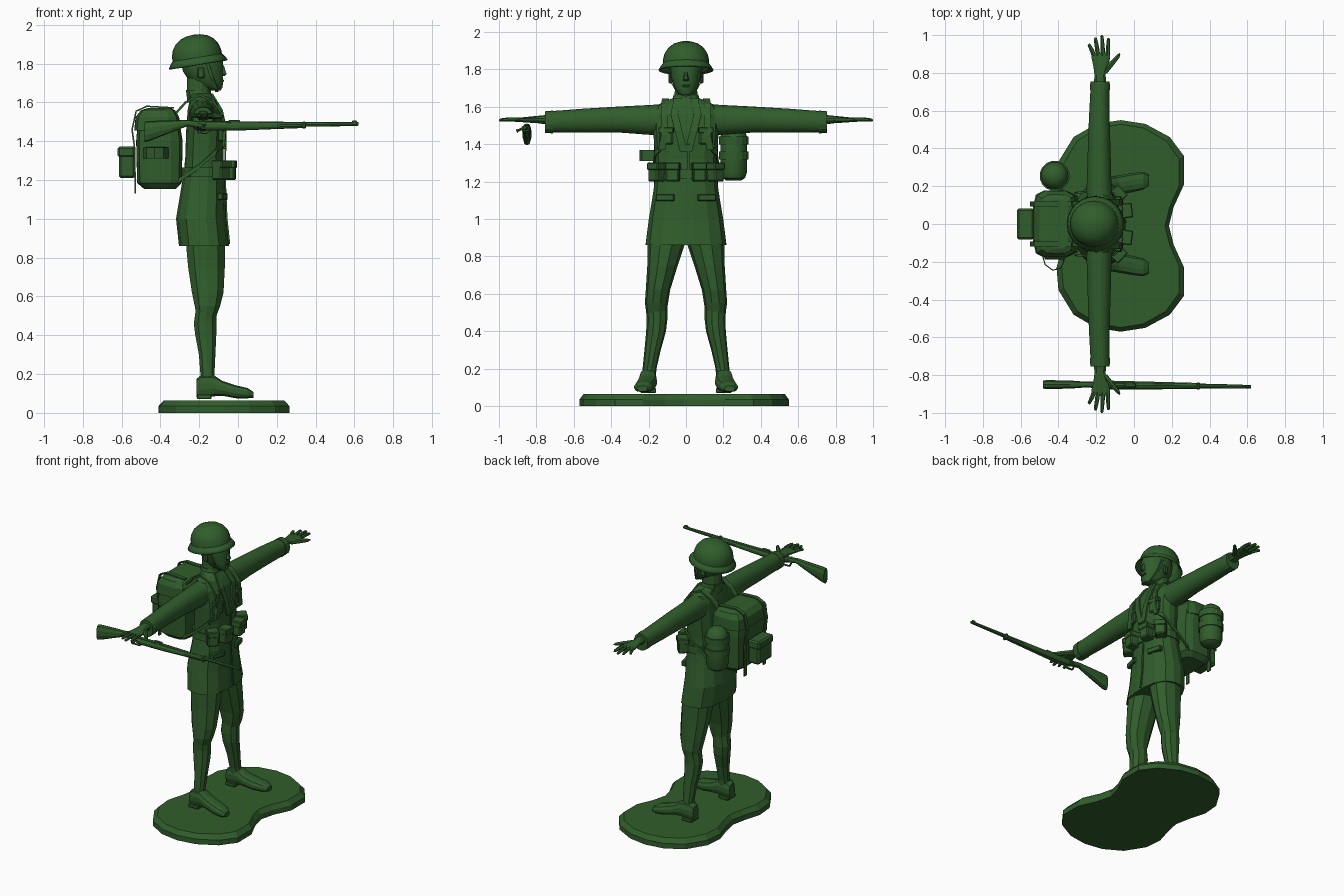
import bpy, bmesh, math
from mathutils import Vector, Matrix

green = bpy.data.materials.new("green_plastic")
green.diffuse_color = (0.03, 0.11, 0.025, 1)


def finish(name, bm, mirror=False, smooth=False):
    bmesh.ops.recalc_face_normals(bm, faces=bm.faces)
    me = bpy.data.meshes.new(name)
    bm.to_mesh(me)
    bm.free()
    ob = bpy.data.objects.new(name, me)
    bpy.context.collection.objects.link(ob)
    me.materials.append(green)
    if mirror:
        ob.modifiers.new("mirror", 'MIRROR').use_axis = (False, True, False)
    if smooth:
        bpy.ops.object.select_all(action='DESELECT')
        ob.select_set(True)
        bpy.context.view_layer.objects.active = ob
        bpy.ops.object.shade_smooth_by_angle(angle=math.radians(35))
    return ob


def skin(bm, loops):
    rings = [[bm.verts.new(p) for p in lp] for lp in loops]
    n = len(rings[0])
    for r, s in zip(rings, rings[1:]):
        for i in range(n):
            bm.faces.new((r[i], r[(i + 1) % n], s[(i + 1) % n], s[i]))
    bm.faces.new(rings[0][::-1])
    bm.faces.new(rings[-1])


def loft(name, axis, sections, n=12, p=2.0, mirror=False, smooth=False):
    """Sections are (position, a0, a1, b0, b1) extents across the given axis."""
    loops = []
    for t, a0, a1, b0, b1 in sections:
        lp = []
        for i in range(n):
            w = 2 * math.pi * (i + 0.5) / n
            c, s = math.cos(w), math.sin(w)
            k = (abs(c) ** p + abs(s) ** p) ** (-1 / p)
            a = (a0 + a1) / 2 + (a1 - a0) / 2 * c * k
            b = (b0 + b1) / 2 + (b1 - b0) / 2 * s * k
            lp.append({'x': (t, a, b), 'y': (a, t, b), 'z': (a, b, t)}[axis])
        loops.append(lp)
    bm = bmesh.new()
    skin(bm, loops)
    return finish(name, bm, mirror, smooth)


def sym(rows):
    return [(z, x0, x1, -h, h) for z, x0, x1, h in rows]


def box(name, c, size, rz=0, mirror=False, bevel=0.008, ry=0):
    bm = bmesh.new()
    m = Matrix.Translation(c) @ Matrix.Rotation(rz, 4, 'Z') @ Matrix.Rotation(ry, 4, 'Y')
    bmesh.ops.create_cube(bm, size=1, matrix=m @ Matrix.Diagonal((*size, 1)))
    if bevel:
        bmesh.ops.bevel(bm, geom=bm.edges[:], offset=bevel, segments=1, affect='EDGES')
    return finish(name, bm, mirror)


def tubes(name, paths, n=6, mirror=False):
    """Each path is a list of (x, y, z, radius)."""
    bm = bmesh.new()
    for path in paths:
        d = (Vector(path[-1][:3]) - Vector(path[0][:3])).normalized()
        u = d.orthogonal().normalized()
        v = d.cross(u)
        skin(bm, [[Vector(q[:3]) + q[3] * (u * math.cos(2 * math.pi * i / n) + v * math.sin(2 * math.pi * i / n))
                   for i in range(n)] for q in path])
    return finish(name, bm, mirror)


def ribbon(name, pts, w, thick=0.008, mirror=False):
    bm = bmesh.new()
    w = Vector(w) / 2
    rows = [(bm.verts.new(Vector(p) - w), bm.verts.new(Vector(p) + w)) for p in pts]
    for a, b in zip(rows, rows[1:]):
        bm.faces.new((a[0], a[1], b[1], b[0]))
    ob = finish(name, bm, mirror)
    m = ob.modifiers.new("thickness", 'SOLIDIFY')
    m.thickness, m.offset = thick, 0


# Kidney-shaped base with a bevelled rim
half = [(0.185, 0), (0.21, 0.1), (0.265, 0.22), (0.265, 0.37), (0.19, 0.47), (0.06, 0.54), (-0.07, 0.56),
        (-0.2, 0.54), (-0.32, 0.47), (-0.4, 0.34), (-0.41, 0.22), (-0.375, 0.1), (-0.355, 0)]
outline = half + [(x, -y) for x, y in half[-2:0:-1]]


def base_loop(z, k):
    return [(-0.07 + (x + 0.07) * k, -0.01 + y * (k + 1) / 2, z) for x, y in outline]


bm = bmesh.new()
skin(bm, [base_loop(0, 1), base_loop(0.035, 1), base_loop(0.065, 0.92)])
finish("base", bm)

# Legs and shoes
loft("breeches", 'z', [(0.93, -0.28, -0.07, 0.005, 0.2), (0.86, -0.27, -0.065, 0.008, 0.205),
     (0.75, -0.26, -0.065, 0.045, 0.207), (0.62, -0.24, -0.072, 0.085, 0.215),
     (0.55, -0.225, -0.09, 0.096, 0.22), (0.5, -0.215, -0.11, 0.105, 0.212)], 10, 2.3, True)
loft("leg_wraps", 'z', [(0.53, -0.22, -0.107, 0.1, 0.215), (0.46, -0.23, -0.108, 0.1, 0.21),
     (0.4, -0.222, -0.11, 0.107, 0.213), (0.3, -0.203, -0.115, 0.135, 0.222),
     (0.2, -0.195, -0.12, 0.158, 0.232), (0.13, -0.2, -0.11, 0.163, 0.24)], 10, 2.2, True)
loft("shoes", 'x', [(-0.215, 0.17, 0.232, 0.08, 0.175), (-0.19, 0.16, 0.245, 0.075, 0.195),
     (-0.125, 0.158, 0.25, 0.085, 0.195), (-0.08, 0.155, 0.258, 0.088, 0.165), (-0.01, 0.168, 0.27, 0.075, 0.142),
     (0.05, 0.182, 0.277, 0.075, 0.128), (0.08, 0.205, 0.262, 0.078, 0.108)], 12, 3, True)
box("shoe_heels", (-0.175, 0.202, 0.083), (0.075, 0.085, 0.025), 0, True, 0.004)

# Tunic, belt and collar
loft("tunic", 'z', sym([(0.86, -0.305, -0.045, 0.218), (1.0, -0.32, -0.06, 0.2), (1.15, -0.295, -0.065, 0.175),
     (1.24, -0.28, -0.07, 0.165), (1.32, -0.272, -0.075, 0.165), (1.45, -0.268, -0.068, 0.175),
     (1.56, -0.26, -0.085, 0.18), (1.61, -0.25, -0.11, 0.155), (1.645, -0.25, -0.135, 0.075)]), 16, 2.6)
loft("belt", 'z', sym([(1.215, -0.293, -0.057, 0.176), (1.265, -0.288, -0.06, 0.175)]), 16, 2.6)
loft("collar", 'z', sym([(1.6, -0.262, -0.12, 0.085), (1.665, -0.27, -0.145, 0.068)]), 12, 2.2)
ribbon("lapels", [(-0.135, 0.045, 1.645), (-0.083, 0.062, 1.56), (-0.064, 0.04, 1.47), (-0.066, 0.012, 1.36)],
       (0, 0.04, 0), 0.01, True)
ribbon("front_seam", [(-0.063, 0.012, 1.4), (-0.068, 0.012, 1.24), (-0.058, 0.012, 1.0), (-0.044, 0.012, 0.87)],
       (0, 0.012, 0), 0.008)
box("breast_pockets", (-0.083, 0.105, 1.44), (0.03, 0.075, 0.085), 0.2, True)
box("breast_pocket_flaps", (-0.08, 0.105, 1.475), (0.034, 0.082, 0.03), 0.2, True, 0.004)
box("lower_pocket_flaps", (-0.08, 0.11, 1.115), (0.03, 0.1, 0.035), 0.25, True, 0.004)
for tag, c, rz in (("inner", (-0.048, 0.07, 1.25), 0.12), ("outer", (-0.088, 0.157, 1.25), 0.75)):
    box(tag + "_ammo_pouches", c, (0.07, 0.072, 0.1), rz, True)
    box(tag + "_pouch_flaps", (c[0] + 0.003, c[1], 1.282), (0.074, 0.078, 0.04), rz, True, 0.005)

# Sleeves and cuffs
loft("sleeves", 'y', [(0.11, -0.25, -0.11, 1.45, 1.615), (0.19, -0.252, -0.118, 1.45, 1.61),
     (0.35, -0.247, -0.122, 1.462, 1.602), (0.55, -0.24, -0.128, 1.462, 1.59),
     (0.72, -0.231, -0.13, 1.462, 1.577)], 14, 2.2, True, True)
loft("cuffs", 'y', [(0.71, -0.234, -0.126, 1.458, 1.58), (0.755, -0.232, -0.128, 1.46, 1.576)], 14, 2.2, True)

# Hands with spread fingers
loft("palms", 'y', [(0.74, -0.213, -0.145, 1.505, 1.557), (0.79, -0.21, -0.15, 1.512, 1.552),
     (0.83, -0.215, -0.138, 1.516, 1.548), (0.88, -0.226, -0.125, 1.518, 1.543),
     (0.905, -0.225, -0.13, 1.521, 1.54)], 10, 2.5, True)
fingers = [[(x0, 0.89, 1.531, 0.0125), ((x0 + x1) / 2, (0.89 + y1) / 2, 1.533, 0.0115), (x1, y1 - 0.008, 1.529, 0.009),
            (x1, y1, 1.528, 0.004)]
           for x0, x1, y1 in ((-0.212, -0.237, 0.955), (-0.19, -0.204, 0.988), (-0.164, -0.17, 1.0), (-0.139, -0.135, 0.985))]
thumb = [(-0.155, 0.805, 1.53, 0.016), (-0.118, 0.85, 1.53, 0.015), (-0.085, 0.887, 1.53, 0.011), (-0.075, 0.903, 1.53, 0.004)]
tubes("fingers_and_thumbs", fingers + [thumb], 6, True)

# Head
loft("neck", 'z', sym([(1.6, -0.265, -0.135, 0.065), (1.75, -0.265, -0.14, 0.06)]), 12)
loft("head", 'z', sym([(1.662, -0.14, -0.088, 0.026), (1.68, -0.2, -0.078, 0.052), (1.715, -0.255, -0.077, 0.068),
     (1.76, -0.285, -0.078, 0.08), (1.81, -0.295, -0.076, 0.084), (1.87, -0.285, -0.095, 0.08)]), 16, 2.2, smooth=True)
loft("nose", 'z', sym([(1.737, -0.1, -0.066, 0.014), (1.745, -0.1, -0.056, 0.016), (1.79, -0.1, -0.07, 0.008)]), 6)
box("lips", (-0.08, 0, 1.712), (0.016, 0.042, 0.014), 0, False, 0.004)
box("ears", (-0.19, 0.082, 1.752), (0.035, 0.018, 0.055), 0.2, True, 0.006)

# Tilted helmet with a sloping brim
bm = bmesh.new()
profile = [(0.154, -0.004), (0.142, 0.016), (0.129, 0.032), (0.128, 0.055), (0.12, 0.085), (0.1, 0.115),
           (0.07, 0.137), (0.035, 0.148), (0, 0.151)]
verts = [bm.verts.new((r, 0, z)) for r, z in profile]
edges = [bm.edges.new(e) for e in zip(verts, verts[1:])]
bmesh.ops.spin(bm, geom=verts + edges, cent=(0, 0, 0), axis=(0, 0, 1), angle=2 * math.pi, steps=24)
bmesh.ops.remove_doubles(bm, verts=bm.verts, dist=1e-4)
bmesh.ops.transform(bm, verts=bm.verts, matrix=Matrix.Translation((-0.205, 0, 1.8)) @
                    Matrix.Rotation(-0.16, 4, 'Y') @ Matrix.Diagonal((1, 0.96, 1, 1)))
helmet = finish("helmet", bm, smooth=True)
helmet.modifiers.new("thickness", 'SOLIDIFY').thickness = 0.007
ribbon("chin_strap", [(-0.16, 0.09, 1.81), (-0.135, 0.078, 1.73), (-0.112, 0.045, 1.67), (-0.11, 0, 1.658)],
       (0.018, 0, 0), 0.006, True)

# Backpack
loft("backpack", 'z', sym([(1.155, -0.485, -0.32, 0.135), (1.185, -0.52, -0.29, 0.165), (1.4, -0.525, -0.285, 0.172),
     (1.52, -0.515, -0.305, 0.165), (1.55, -0.49, -0.33, 0.15)]), 20, 5)
loft("backpack_flap", 'z', sym([(1.455, -0.535, -0.3, 0.178), (1.525, -0.528, -0.303, 0.174),
     (1.56, -0.5, -0.325, 0.155), (1.572, -0.46, -0.35, 0.13)]), 20, 5)
box("rear_pouch", (-0.572, 0, 1.285), (0.085, 0.155, 0.15), 0, False, 0.012)
box("rear_pouch_flap", (-0.575, 0, 1.345), (0.09, 0.165, 0.055), 0, False, 0.01)
box("side_pocket", (-0.42, -0.172, 1.34), (0.11, 0.03, 0.06), 0, False, 0.005)
ribbon("closing_straps", [(-0.33, 0.105, 1.572), (-0.47, 0.105, 1.58), (-0.525, 0.105, 1.555), (-0.546, 0.105, 1.46),
       (-0.532, 0.105, 1.36), (-0.53, 0.105, 1.13)], (0, 0.026, 0), 0.008, True)
ribbon("side_loop", [(-0.485, -0.165, 1.34), (-0.47, -0.215, 1.34), (-0.43, -0.245, 1.34), (-0.385, -0.232, 1.34),
       (-0.36, -0.165, 1.34)], (0, 0, 0.058), 0.006)
ribbon("shoulder_straps", [(-0.32, 0.1, 1.545), (-0.27, 0.105, 1.6), (-0.2, 0.11, 1.638), (-0.13, 0.115, 1.61),
       (-0.08, 0.115, 1.54), (-0.068, 0.115, 1.45), (-0.075, 0.13, 1.37)], (0, 0.036, 0), 0.012, True)
ribbon("underarm_straps", [(-0.075, 0.13, 1.385), (-0.11, 0.165, 1.35), (-0.2, 0.174, 1.27), (-0.31, 0.165, 1.195)],
       (0.008, 0, 0.03), 0.01, True)

# Water bottle on the left of the pack
loft("water_bottle", 'z', [(z, -0.42 - r, -0.42 + r, 0.255 - r, 0.255 + r) for z, r in
     ((1.205, 0.04), (1.22, 0.062), (1.25, 0.073), (1.44, 0.073), (1.475, 0.06), (1.495, 0.035), (1.5, 0.01))],
     16, smooth=True)
for tag, z in (("lower", 1.34), ("upper", 1.42)):
    loft(tag + "_bottle_band", 'z', [(z - 0.022, -0.5, -0.34, 0.175, 0.335), (z + 0.022, -0.5, -0.34, 0.175, 0.335)], 16)

# Rifle under the right hand
loft("rifle_stock", 'x', [(-0.482, -0.872, -0.828, 1.395, 1.5), (-0.46, -0.874, -0.826, 1.4, 1.505),
     (-0.34, -0.872, -0.828, 1.447, 1.507), (-0.26, -0.866, -0.834, 1.478, 1.51),
     (-0.21, -0.868, -0.832, 1.47, 1.503), (-0.16, -0.878, -0.828, 1.455, 1.5), (0, -0.876, -0.832, 1.455, 1.497),
     (0.2, -0.875, -0.837, 1.463, 1.496), (0.335, -0.873, -0.841, 1.468, 1.497)], 10, 2.6)
tubes("rifle_barrel", [[(-0.2, -0.853, 1.49, 0.015), (0.33, -0.857, 1.487, 0.0125), (0.54, -0.86, 1.488, 0.0105),
      (0.62, -0.862, 1.489, 0.009)]], 8)
box("front_sight", (0.6, -0.861, 1.497), (0.025, 0.012, 0.02), 0, False, 0.003)
box("rear_sight", (-0.02, -0.854, 1.5), (0.06, 0.022, 0.018), 0, False, 0.004)
box("barrel_band", (0.34, -0.857, 1.483), (0.022, 0.038, 0.036), 0, False, 0.006)
ribbon("trigger_guard", [(-0.22, -0.85, 1.475), (-0.205, -0.85, 1.442), (-0.16, -0.85, 1.44), (-0.135, -0.85, 1.462)],
       (0, 0.014, 0), 0.006)
tubes("bolt_handle", [[(-0.17, -0.86, 1.49, 0.007), (-0.18, -0.895, 1.475, 0.007), (-0.182, -0.905, 1.47, 0.011)]])
